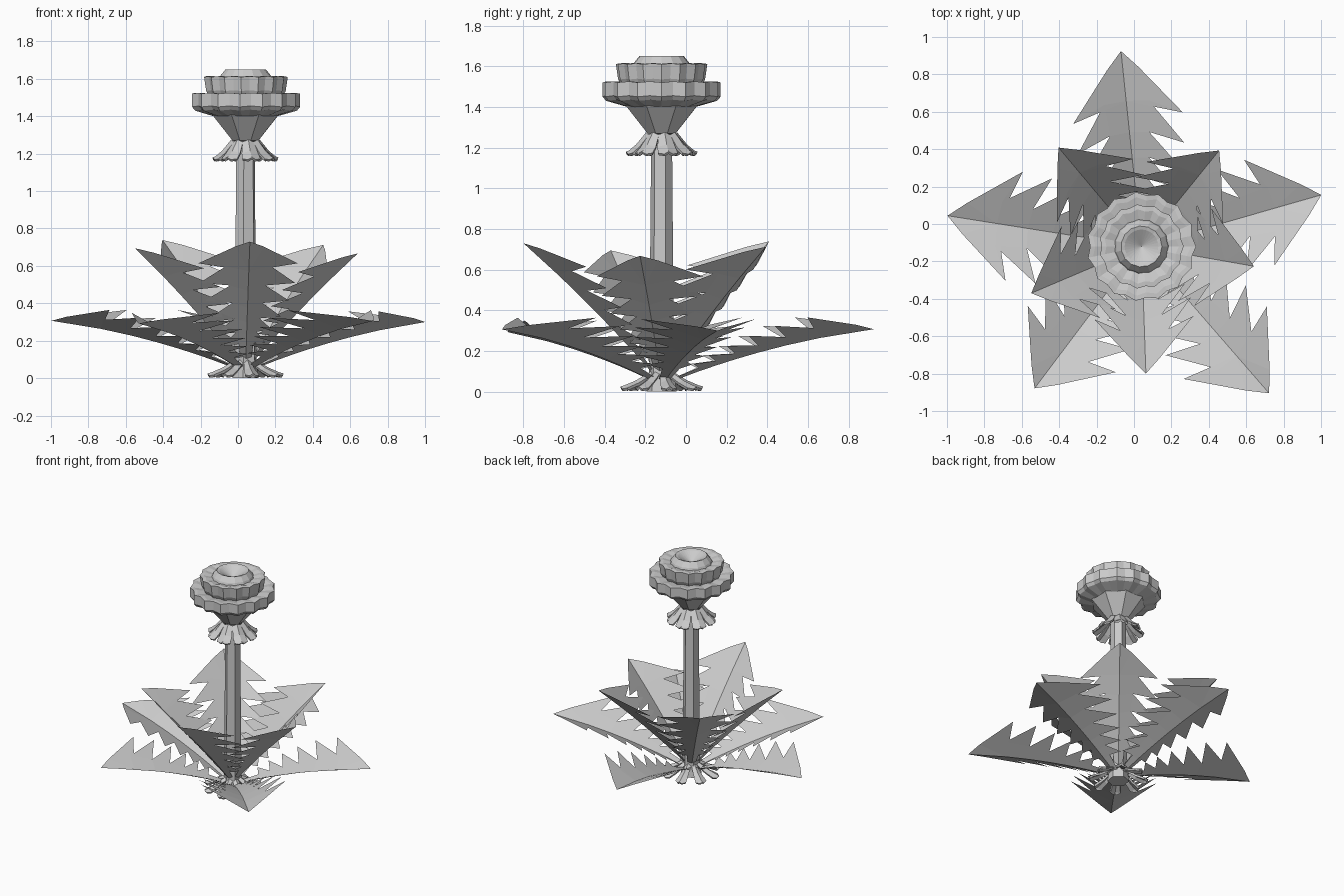
import bpy, bmesh
from math import radians, cos, sin, pi, hypot
from mathutils import Matrix, Vector

cube = bpy.data.objects.get("Cube")
if cube:
    bpy.data.objects.remove(cube)

CENTRE = Vector((0.04, -0.12, 0))

grey = bpy.data.materials.new("plain grey")
grey.use_nodes = True
grey.diffuse_color = (0.6, 0.6, 0.6, 1)
grey.node_tree.nodes["Principled BSDF"].inputs["Base Color"].default_value = (0.6, 0.6, 0.6, 1)


def make(name, verts, faces, angle=0):
    mesh = bpy.data.meshes.new(name)
    mesh.from_pydata(verts, [], faces)
    bm = bmesh.new()
    bm.from_mesh(mesh)
    bmesh.ops.remove_doubles(bm, verts=bm.verts, dist=0.0005)
    bmesh.ops.recalc_face_normals(bm, faces=bm.faces)
    bm.to_mesh(mesh)
    bm.free()
    mesh.materials.append(grey)
    obj = bpy.data.objects.new(name, mesh)
    obj.location = CENTRE
    obj.rotation_euler.z = angle
    bpy.context.collection.objects.link(obj)
    return obj


def lathe(name, profile, sides, ripple=0, turn=0):
    """Revolve (radius, height, ripple weight) rows; odd columns are pulled in."""
    verts, faces = [], []
    for r, z, w in profile:
        for i in range(sides):
            a = turn + 2 * pi * i / sides
            q = r - ripple * w * (i % 2)
            verts.append((q * cos(a), q * sin(a), z + 0.3 * ripple * w * (i % 2)))
    for k in range(len(profile) - 1):
        for i in range(sides):
            j = (i + 1) % sides
            faces.append((k * sides + i, k * sides + j, (k + 1) * sides + j, (k + 1) * sides + i))
    return make(name, verts, faces)


# Stem and seed-cup under the flower
lathe("stem", [(0, 0, 0), (0.075, 0, 0), (0.062, 0.09, 0), (0.052, 1.27, 0)], 6, turn=radians(20))
lathe("flower_cup", [(0, 1.26, 0), (0.075, 1.27, 0), (0.185, 1.4, 0), (0.2, 1.42, 0)], 8, turn=radians(22))

# Flower head: three rippled tiers with a sunken middle
lathe("flower_tiers", [
    (0.17, 1.4, 0), (0.275, 1.43, 1), (0.292, 1.45, 1), (0.292, 1.52, 1), (0.265, 1.52, 1),
    (0.2, 1.51, 0.5), (0.215, 1.535, 0.7), (0.226, 1.61, 0.7), (0.2, 1.612, 0.7),
    (0.145, 1.6, 0.3), (0.138, 1.615, 0.2), (0.11, 1.65, 0.2), (0.09, 1.645, 0), (0, 1.59, 0),
], 30, ripple=0.018)


# Rings of short drooping bracts
def bract_ring(name, rows, count, turn):
    for n in range(count):
        verts, faces = [], []
        for r, z, half in rows:
            verts += [(r, -half, z - 0.012), (r + 0.008, 0, z), (r, half, z - 0.012)]
        for k in range(len(rows) - 1):
            for c in range(2):
                a = 3 * k + c
                faces.append((a, a + 1, a + 4, a + 3))
        obj = make(f"{name}_{n + 1}", verts, faces, turn + 2 * pi * n / count)
        solid = obj.modifiers.new("thickness", "SOLIDIFY")
        solid.thickness = 0.014


bract_ring("base_bract", [(0.045, 0.1, 0.02), (0.12, 0.055, 0.03), (0.18, 0.03, 0.04), (0.2, 0.025, 0.018)], 8, 0.2)
bract_ring("upper_bract", [(0.07, 1.275, 0.03), (0.12, 1.215, 0.045), (0.157, 1.185, 0.05), (0.172, 1.18, 0.022)], 8, 0.2)


# Toothed leaf, folded along its rib, teeth pointing back to the root
BARBS = [(0.68, 0.295), (0.53, 0.285), (0.41, 0.25), (0.31, 0.205), (0.225, 0.16), (0.155, 0.115)]
NOTCHES = [(0.745, 0.12), (0.585, 0.105), (0.455, 0.09), (0.345, 0.075), (0.255, 0.06), (0.175, 0.045)]


def leaf(name, angle, length, reach, width, start, rise, bend, fold):
    def point(s, side):
        u = s * length * reach
        slope = rise - 2 * bend * u
        norm = hypot(1, slope)
        lift = abs(side) * fold
        return (u - lift * slope / norm, side * width, start + rise * u - bend * u * u + lift / norm)

    verts, faces = [], []

    def face(*corners):
        faces.append(tuple(range(len(verts), len(verts) + len(corners))))
        verts.extend(point(s, w) for s, w in corners)

    for m in (1, -1):
        rib = (NOTCHES[0][0], 0)
        shoulder = (0.915, 0.085 * m)
        first = (BARBS[0][0], BARBS[0][1] * m)
        notch = (NOTCHES[0][0], NOTCHES[0][1] * m)
        face((1, 0), shoulder, rib)
        face(shoulder, first, rib)
        face(first, notch, rib)
        for (bs, bw), (ns, nw) in zip(BARBS[1:], NOTCHES[1:]):
            next_notch, next_rib = (ns, nw * m), (ns, 0)
            face(notch, (bs, bw * m), next_notch)
            face(rib, notch, next_notch, next_rib)
            notch, rib = next_notch, next_rib
        face(rib, notch, (0.03, 0.025 * m), (0.03, 0))
    make(name, verts, faces, radians(angle))


LOWER = [(16, 1.0), (96, 1.05), (171, 1.05), (233, 0.95), (311, 1.04)]
UPPER = [(-10, 0.61), (51, 0.66), (130, 0.69), (203, 0.64), (-88, 0.68)]
for n, (angle, length) in enumerate(LOWER):
    leaf(f"lower_leaf_{n + 1}", angle, length, 1, 1, 0.03, 0.4, 0.13, 0.4)
for n, (angle, length) in enumerate(UPPER):
    leaf(f"upper_leaf_{n + 1}", angle, length, 1, 0.9, 0.04, 1.15, 0.2, 0.4)
